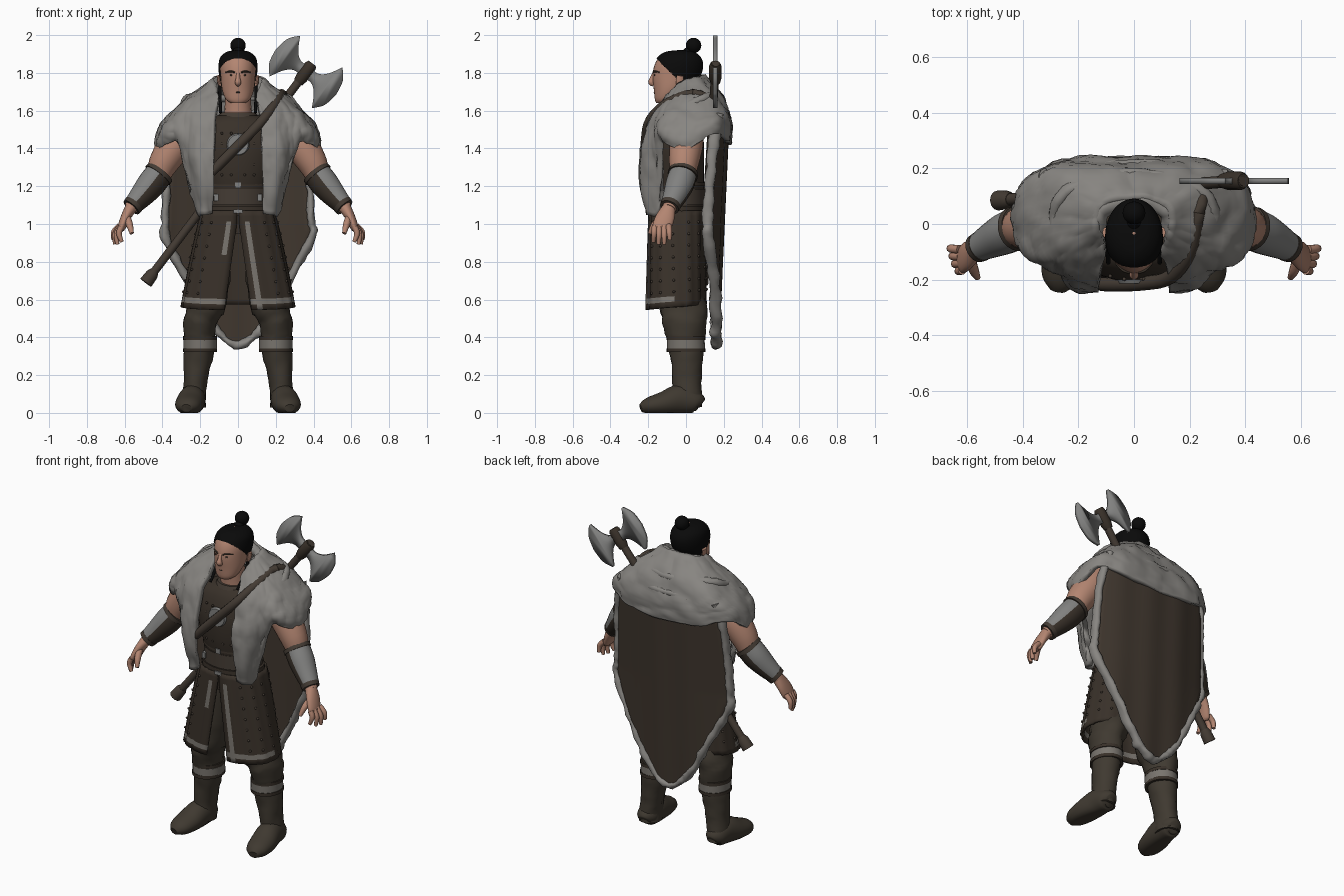
import bpy, bmesh, math
from mathutils import Vector, noise

cube = bpy.data.objects.get("Cube")
if cube:
    bpy.data.objects.remove(cube, do_unlink=True)


def material(name, r, g, b):
    m = bpy.data.materials.new(name)
    m.use_nodes = True
    m.diffuse_color = (r, g, b, 1)
    bsdf = m.node_tree.nodes["Principled BSDF"]
    bsdf.inputs["Base Color"].default_value = (r, g, b, 1)
    bsdf.inputs["Roughness"].default_value = 0.8
    return m


FUR = material("grey fur", .245, .235, .22)
CLOTH = material("brown cloth", .05, .037, .027)
LEATHER = material("dark leather", .04, .03, .022)
BOOT = material("boot leather", .05, .041, .03)
SKIN = material("skin", .45, .235, .165)
HAIR = material("black hair", .003, .003, .003)
STEEL = material("steel", .22, .22, .215)
TRIM = material("worn trim", .19, .175, .155)
WOOD = material("dark wood", .056, .043, .033)


def spline(pts, k):
    """Catmull-Rom samples through tuples of any length."""
    out, last = [], len(pts) - 1
    for i in range(last):
        ring = zip(pts[max(i - 1, 0)], pts[i], pts[i + 1], pts[min(i + 2, last)])
        ring = list(ring)
        for s in range(k):
            t = s / k
            out.append(tuple(b + .5 * t * (c - a + t * (2*a - 5*b + 4*c - d + t * (3*b - a - 3*c + d)))
                             for a, b, c, d in ring))
    return out + [tuple(pts[-1])]


def finish(bm, name, mats, mirror=False, thick=0):
    for f in bm.faces:
        f.smooth = True
    for e in bm.edges:
        if len(e.link_faces) == 2 and e.calc_face_angle() > .8:
            e.smooth = False
    mesh = bpy.data.meshes.new(name)
    bm.to_mesh(mesh)
    bm.free()
    for m in mats:
        mesh.materials.append(m)
    ob = bpy.data.objects.new(name, mesh)
    bpy.context.scene.collection.objects.link(ob)
    if thick:
        mod = ob.modifiers.new("thickness", 'SOLIDIFY')
        mod.thickness, mod.offset = thick, 0
    if mirror:
        ob.modifiers.new("mirror", 'MIRROR')


def surface(name, rows, mats, wrap=False, mirror=False, thick=0, fur=0, rule=None):
    """Skin rows of points; rule(centre, normal, row, column) picks a material, -1 cuts the face."""
    bm = bmesh.new()
    grid = [[bm.verts.new(p) for p in row] for row in rows]
    n, where = len(grid[0]), {}
    for i in range(len(grid) - 1):
        for j in range(n if wrap else n - 1):
            k = (j + 1) % n
            f = bm.faces.new((grid[i][j], grid[i][k], grid[i + 1][k], grid[i + 1][j]))
            where[f] = (i, j)
    if wrap:
        bm.faces.new(grid[0])
        bm.faces.new(grid[-1])
    bmesh.ops.recalc_face_normals(bm, faces=bm.faces)
    bm.normal_update()
    if fur:
        for v, nrm in [(v, v.normal.copy()) for v in bm.verts]:
            v.co += nrm * fur * (noise.noise(v.co * 14) + .6 * noise.noise(v.co * 40))
    for v in bm.verts:
        v.co.z = max(v.co.z, 0)
    if rule:
        cut = []
        for f in bm.faces:
            index = rule(f.calc_center_median(), f.normal, *where.get(f, (-9, -9)))
            if index < 0:
                cut.append(f)
            else:
                f.material_index = index
        bmesh.ops.delete(bm, geom=cut, context='FACES')
    finish(bm, name, mats, mirror, thick)


def tube(name, pts, mat, k=4, n=20, ref=(0, 1, 0), flat=False, grow=0, mats=None, **opts):
    """Sweep an ellipse along points (x, y, z, radius a, radius b)."""
    pts = spline([p if len(p) == 5 else (*p, p[3]) for p in pts], k)
    rows, ref = [], Vector(ref)
    for i, p in enumerate(pts):
        ahead, behind = pts[min(i + 1, len(pts) - 1)], pts[max(i - 1, 0)]
        t = Vector((0, 0, 1)) if flat else (Vector(ahead[:3]) - Vector(behind[:3])).normalized()
        side = t.cross(ref).normalized()
        up = side.cross(t)
        rows.append([Vector(p[:3]) + side * (p[3] + grow) * math.cos(a) + up * (p[4] + grow) * math.sin(a)
                     for a in (math.tau * j / n for j in range(n))])
    surface(name, rows, mats or [mat], wrap=True, **opts)


def dots(name, places, r, mat, detail=1, mirror=False):
    bm = bmesh.new()
    for p in places:
        made = bmesh.ops.create_icosphere(bm, subdivisions=detail, radius=r)
        bmesh.ops.translate(bm, verts=made["verts"], vec=p)
    finish(bm, name, [mat], mirror)


def plate(name, loc, size, mat, mirror=False):
    bm = bmesh.new()
    bmesh.ops.create_cube(bm, size=1)
    bmesh.ops.scale(bm, verts=bm.verts, vec=size)
    bmesh.ops.translate(bm, verts=bm.verts, vec=loc)
    finish(bm, name, [mat], mirror)


def across(pts):
    """Continue a half path that ends on x = 0 onto the other side."""
    return pts + [(-p[0], *p[1:]) for p in reversed(pts[:-1])]


# head, hair and face
skull = [(0, -.13, 1.64, .036, .027), (0, -.11, 1.66, .064, .055), (0, -.08, 1.71, .084, .09),
         (0, -.055, 1.78, .092, .122), (0, -.042, 1.84, .095, .125), (0, -.036, 1.885, .084, .105),
         (0, -.033, 1.912, .05, .065), (0, -.033, 1.92, .005, .005)]
tube("head", skull, SKIN, n=32, flat=True)
tube("hair", skull, HAIR, n=120, k=20, flat=True, grow=.008,
     rule=lambda c, n, i, j: 0 if c.z > max(1.69, 1.86 - (c.y + .14)) else -1)
dots("top_knot", [(0, .04, 1.945)], .041, HAIR, 3)
tube("knot_tie", [(0, .005, 1.9, .03), (0, .03, 1.93, .022)], HAIR)
tube("neck", [(0, -.03, 1.54, .085), (0, -.045, 1.6, .072), (0, -.055, 1.7, .068)], SKIN, flat=True)
tube("nose", [(0, -.168, 1.8, .009), (0, -.18, 1.77, .012), (0, -.183, 1.75, .017), (0, -.17, 1.738, .012)], SKIN, n=12)
tube("brows", [(.016, -.175, 1.802, .004), (.04, -.166, 1.808, .005), (.066, -.141, 1.803, .003)],
     LEATHER, n=8, ref=(0, 0, 1), mirror=True)
dots("eyes", [(.035, -.163, 1.788)], .007, LEATHER, 2, True)
tube("mouth", [(-.028, -.157, 1.694, .002), (0, -.167, 1.698, .004), (.028, -.157, 1.694, .002)],
     WOOD, n=8, ref=(0, 0, 1))
tube("ears", [(.09, -.04, 1.725, .008), (.1, -.035, 1.75, .01, .02), (.104, -.03, 1.785, .009, .018)],
     SKIN, n=10, mirror=True)
tube("side_braids", [(.094, -.04, 1.74, .008), (.096, -.06, 1.68, .009), (.092, -.14, 1.59, .008)],
     HAIR, n=8, mirror=True)

# torso armour and belts
tube("tunic", [(0, -.04, .95, .19, .13), (0, -.045, 1.15, .168, .14), (0, -.055, 1.28, .195, .15),
               (0, -.055, 1.42, .225, .15), (0, -.045, 1.53, .2, .125), (0, -.04, 1.575, .115, .09)],
     LEATHER, n=36, flat=True)
tube("tunic_collar", [(0, -.04, 1.55, .12, .108), (0, -.045, 1.59, .092, .085)], WOOD, k=1, flat=True)
for label, z, h, rx, mat in (("waist_belt", 1.1, .085, .178, WOOD), ("hip_belt", 1.045, .05, .192, LEATHER),
                             ("upper_strap", 1.2, .02, .182, LEATHER)):
    tube(label, [(0, -.045, z, rx, .15), (0, -.045, z + h, rx - .004, .148)], mat, k=1, n=36, flat=True)
plate("upper_buckle", (0, -.196, 1.205), (.03, .009, .03), STEEL)
plate("lower_buckle", (0, -.197, 1.068), (.045, .009, .02), STEEL)
plate("belt_fittings", (.115, -.16, 1.14), (.022, .03, .035), STEEL, True)
tube("chest_medallion", [(0, -.2, 1.42, .06), (0, -.214, 1.42, .053)], STEEL, k=1, n=28, ref=(0, 0, 1))
dots("tunic_studs", [(x, -.05 - .15 * math.sqrt(1 - (x / .21) ** 2), 1.26 + .055 * i)
                     for x in (.035, .085) for i in range(5)], .008, WOOD, mirror=True)


# skirt of leather strips, squarish in plan and open at the front
def skirt_point(t, s, lift=0):
    rx, ry = .186 + .112 * t ** .85 + lift, .146 + .012 * t + lift
    gap = .006 + .066 * max(0, (t - .12) / .88)
    start = math.asin((gap / rx) ** 1.25)
    a = start + (math.tau - 2 * start) * s
    z = 1.07 - t * (.525 - .015 * (1 - math.cos(a)))
    x, y = (math.copysign(abs(w) ** .8, w) for w in (math.sin(a), math.cos(a)))
    return Vector((rx * x, -.047 - .008 * t - ry * y, z))


COLS, ROWS = 60, 18
surface("skirt", [[skirt_point(i / ROWS, j / COLS, -.006 if j % 4 == 0 else 0) for j in range(COLS + 1)]
                  for i in range(ROWS + 1)], [LEATHER, TRIM], thick=.014,
        rule=lambda c, n, i, j: int((i == ROWS - 2 and (j < 14 or j > COLS - 15))
                                    or (i > 1 and j == 1) or (1 < i < 8 and j == COLS - 2)))
dots("skirt_studs", [skirt_point(.12 + .12 * i, (4 * j + 2) / COLS, .008)
                     for i in range(7) for j in range(1, 14)], .008, WOOD)

# legs
tube("trousers", [(.1, -.04, .95, .08, .09), (.135, -.035, .7, .092, .1), (.175, -.015, .55, .103, .122),
                  (.202, -.008, .47, .09, .115), (.2, 0, .38, .082, .095)], BOOT, flat=True, mirror=True, fur=.012)
tube("boots", [(.203, 0, .35, .083, .094), (.212, .004, .28, .076, .086), (.225, .006, .18, .063, .078),
               (.23, .008, .1, .062, .076), (.235, .01, .03, .064, .075)], BOOT, flat=True, mirror=True, fur=.006)
tube("knee_bands", [(.2, 0, .338, .088, .1), (.2, -.001, .385, .088, .1)], TRIM, k=1, flat=True, mirror=True)
for i, z in enumerate((.322, .386)):
    tube("knee_strap_%d" % (i + 1), [(.202, 0, z, .09, .102), (.202, 0, z + .02, .09, .102)],
         LEATHER, k=1, flat=True, mirror=True)
tube("feet", [(.234, .075, .04, .035, .04), (.236, .05, .055, .06, .06), (.242, -.03, .07, .07, .08),
              (.256, -.12, .05, .076, .062), (.267, -.2, .036, .062, .044), (.274, -.238, .024, .028, .022)],
     BOOT, ref=(0, 0, 1), mirror=True)

# arms, bracers and hands
tube("arms", [(.25, .01, 1.51, .085), (.33, 0, 1.42, .09), (.39, -.01, 1.33, .08), (.43, -.02, 1.25, .064),
              (.5, -.05, 1.17, .058), (.57, -.09, 1.08, .036)], SKIN, mirror=True)
tube("bracers", [(.418, -.015, 1.265, .074), (.46, -.033, 1.21, .075), (.51, -.058, 1.15, .064),
                 (.56, -.085, 1.095, .05)], LEATHER, n=24, mirror=True, mats=[LEATHER, STEEL],
     rule=lambda c, n, i, j: int(1 <= i <= 10 and n.dot(Vector((.7, -.1, .7))) > .05))
tube("bracer_cuffs", [(.411, -.013, 1.275, .079), (.425, -.018, 1.257, .081)], WOOD, k=1, mirror=True)
tube("wrist_cuffs", [(.55, -.08, 1.105, .055), (.565, -.088, 1.088, .052)], WOOD, k=1, mirror=True)
tube("palms", [(.567, -.09, 1.085, .032, .036), (.595, -.11, 1.035, .026, .05), (.615, -.128, .985, .022, .05),
               (.622, -.132, .965, .014, .04)], SKIN, mirror=True)
knuckle = Vector((.617, -.166, .985))
for i, tip in enumerate(((.615, -.172, .905), (.638, -.145, .892), (.651, -.115, .893), (.66, -.086, .915))):
    base = knuckle + Vector((.003, .025, .002)) * i
    mid = (base + Vector(tip)) / 2 + Vector((.014, 0, .004))
    tube("finger_%d" % (i + 1), [(*base, .016), (*mid, .015), (*tip, .01)], SKIN, n=10, mirror=True)
tube("thumbs", [(.588, -.13, 1.035, .02), (.574, -.168, .995, .018), (.562, -.192, .95, .011)],
     SKIN, n=10, mirror=True)

# cape with a fur border
outline = spline([(.32, 1.58), (.365, 1.4), (.38, 1.2), (.388, 1.02), (.382, .92), (.275, .71), (.16, .5),
                  (.085, .405), (.015, .36)], 5)


def cape_y(x, z):
    return .163 + .046 * (z - .35) - (.02 + .06 * min(1, z)) * min(1, abs(x) / .4) ** 2.5


surface("cape", [[(w * u / 10, cape_y(w * u / 10, z) + .004 * math.sin(w * u * 3), z)
                  for u in range(-10, 11)] for w, z in outline], [CLOTH], thick=.018)
border = [(w, cape_y(w, z) - .006, z, .022, .03) for w, z in outline[::2]]
tube("cape_fur_border", across(border[:-1] + [(0, .157, .362, .022, .024)]), FUR, k=3, n=12, fur=.012)

# fur mantle, as columns from collar to hem, front edge round to the back
columns = [
    [(.1, -.1, 1.66), (.12, -.17, 1.56), (.125, -.215, 1.42), (.13, -.225, 1.25), (.14, -.18, 1.06)],
    [(.11, -.06, 1.7), (.19, -.15, 1.59), (.21, -.215, 1.42), (.2, -.225, 1.25), (.18, -.19, 1.05)],
    [(.115, -.03, 1.73), (.24, -.12, 1.6), (.265, -.165, 1.46), (.25, -.15, 1.27), (.215, -.135, 1.08)],
    [(.12, -.015, 1.74), (.26, -.09, 1.62), (.31, -.14, 1.52), (.315, -.14, 1.46), (.3, -.12, 1.42)],
    [(.12, 0, 1.75), (.275, -.05, 1.63), (.355, -.09, 1.53), (.385, -.1, 1.47), (.375, -.09, 1.43)],
    [(.12, .02, 1.755), (.275, .03, 1.645), (.375, .02, 1.54), (.42, 0, 1.46), (.42, 0, 1.39)],
    [(.11, .06, 1.77), (.26, .13, 1.65), (.34, .155, 1.57), (.375, .15, 1.53), (.385, .14, 1.48)],
    [(.06, .08, 1.775), (.15, .175, 1.67), (.2, .208, 1.58), (.225, .22, 1.51), (.23, .216, 1.44)],
    [(0, .085, 1.775), (0, .18, 1.67), (0, .215, 1.57), (0, .225, 1.49), (0, .22, 1.42)]]
lengths = [spline(c, 6) for c in columns]
rows = [across(spline([c[i] for c in lengths], 7)) for i in range(len(lengths[0]))]
surface("fur_mantle", rows, [FUR], thick=.034, fur=.012)
tube("fur_collar", across([(.125, -.1, 1.65, .018), (.128, -.03, 1.71, .026), (.115, .05, 1.745, .03),
                           (0, .085, 1.752, .03)]), FUR, k=8, n=14, ref=(0, 0, 1), fur=.008)
for i, (w, y, z) in enumerate(((.255, .165, 1.665), (.315, .196, 1.585))):
    tube("mantle_fold_%d" % (i + 1), across([(w, -.07, z - .03, .012), (w + .03, .03, z - .03, .022),
                                             (w - .03, y - .04, z + .01, .024), (0, y + .015, z, .022)]),
         FUR, k=8, n=14, ref=(0, 0, 1), fur=.008)

# shoulder strap
tube("shoulder_strap", [(.25, .13, 1.65, .025), (.23, .04, 1.69, .025), (.2, -.1, 1.64, .025),
                        (.13, -.19, 1.55, .026), (.04, -.212, 1.455, .026), (-.08, -.217, 1.335, .026),
                        (-.14, -.215, 1.27, .022)], WOOD, n=12)

# two-bladed axe carried behind the back
hub, along, out = Vector((.36, .155, 1.805)), Vector((.6, 0, .8)), Vector((-.8, 0, .6))
butt = Vector((-.48, .085, .7))
tube("axe_handle", [(*butt.lerp(hub, s), .022) for s in (0, .5, 1.04)], WOOD, n=14)
tube("axe_pommel", [(*butt.lerp(hub, s), r) for s, r in ((-.01, .036), (.03, .033), (.045, .024))], WOOD, k=1, n=12)
tube("axe_socket", [(*(hub + along * s), r) for s, r in ((-.07, .026), (-.04, .033), (.04, .033), (.055, .026))],
     LEATHER, k=1, n=12)
half = spline([(.02, .03), (.06, .032), (.1, .065), (.14, .135)], 5) + spline([(.14, .135), (.184, .08), (.2, 0)], 6)[1:]
profile = half + [(p, -d) for p, d in reversed(half[:-1])]
blades = bmesh.new()
for side in (1, -1):
    blades.faces.new([blades.verts.new(hub + out * p * side + along * d) for p, d in profile])
finish(blades, "axe_blades", [STEEL], thick=.022)
